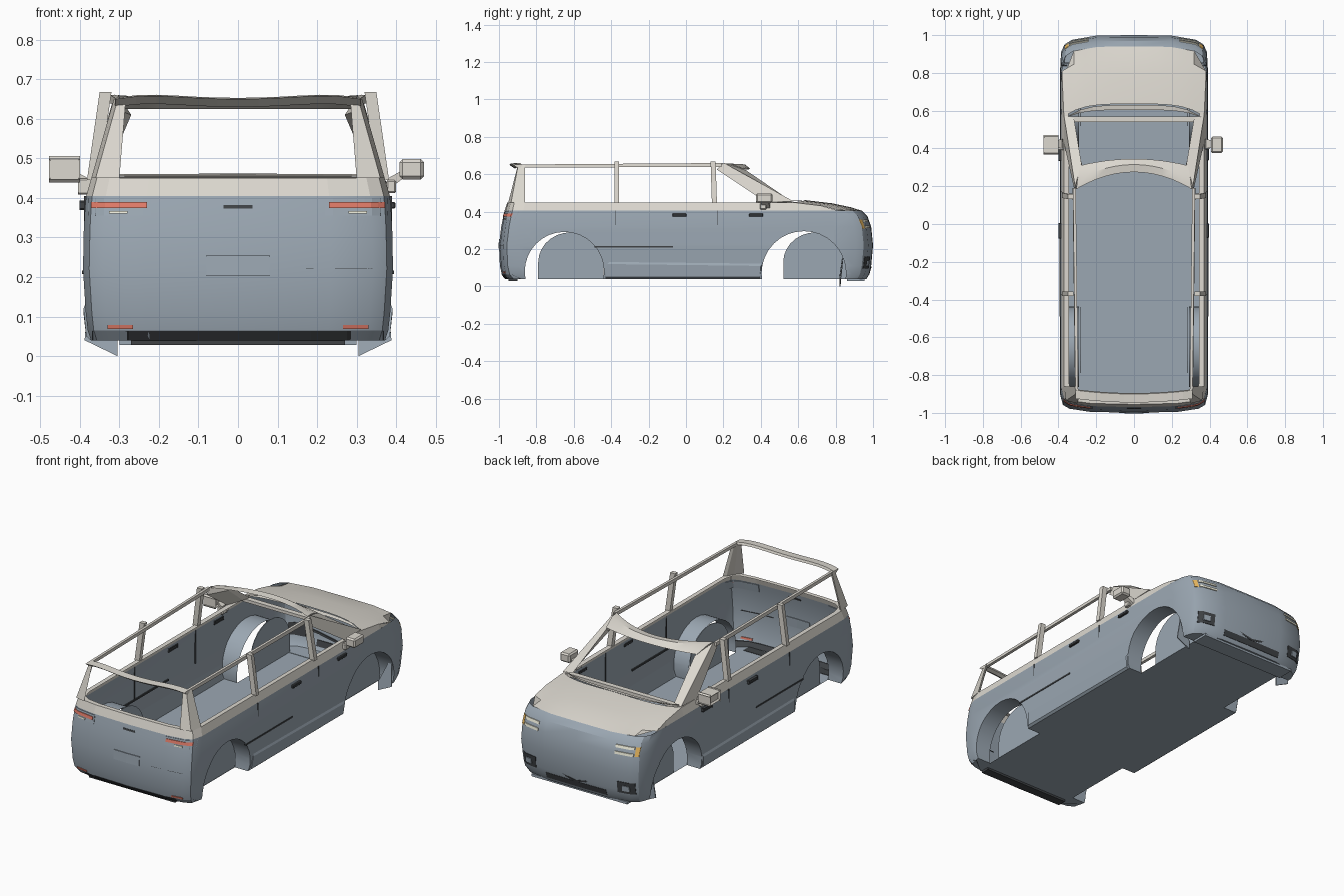
import bpy, bmesh, math
from mathutils import Vector, Matrix

if "Cube" in bpy.data.objects:
    bpy.data.objects.remove(bpy.data.objects["Cube"])

def mat(name, c):
    m = bpy.data.materials.new(name); m.diffuse_color = (*c, 1); return m
BLUE = mat("blue_grey", (.33, .39, .45)); CREAM = mat("cream", (.72, .69, .63))
DARK = mat("dark", (.05, .055, .06)); RED = mat("red_lens", (.75, .2, .14))
PALE = mat("pale_lens", (.85, .84, .7)); AMBER = mat("amber_lens", (.85, .5, .12))

def finish(name, bm, m, smooth=None, normals=True):
    if normals: bmesh.ops.recalc_face_normals(bm, faces=bm.faces)
    me = bpy.data.meshes.new(name); bm.to_mesh(me); bm.free()
    ob = bpy.data.objects.new(name, me); bpy.context.collection.objects.link(ob)
    me.materials.append(m)
    if smooth:
        bpy.ops.object.select_all(action='DESELECT')
        ob.select_set(True); bpy.context.view_layer.objects.active = ob
        bpy.ops.object.shade_smooth_by_angle(angle=math.radians(smooth))
    return ob

def loft(name, rows, m, wrap=False, closed=False, caps=False, smooth=None):
    """Skin rows of points; wrap joins row ends, closed joins last row to first."""
    bm = bmesh.new()
    v = [[bm.verts.new(p) for p in r] for r in rows]
    n = len(v[0])
    for i in range(len(v) if closed else len(v) - 1):
        a, b = v[i], v[(i + 1) % len(v)]
        for j in range(n if wrap else n - 1):
            k = (j + 1) % n
            bm.faces.new((a[j], a[k], b[k], b[j]))
    if caps:
        for c in ((v[0], v[-1]) if wrap else ([r[0] for r in v], [r[-1] for r in v])):
            bm.faces.new(c)
    return finish(name, bm, m, smooth)

def box(name, lo, hi, m, mirror=False, bevel=0):
    for s in ((1, -1) if mirror else (1,)):
        bm = bmesh.new(); bmesh.ops.create_cube(bm, size=1)
        lo_, hi_ = Vector(lo), Vector(hi)
        for v in bm.verts:
            p = (lo_ + hi_) / 2 + Vector(a * b for a, b in zip(v.co, hi_ - lo_))
            v.co = (p.x * s, p.y, p.z)
        if bevel:
            bmesh.ops.bevel(bm, geom=bm.edges[:], offset=bevel, segments=1, affect='EDGES')
        finish(name, bm, m)

def prism(name, a, b, m):
    """Solid between two matching polygons, mirrored to both sides."""
    for s in (1, -1):
        loft(name, [[(x * s, y, z) for x, y, z in r] for r in (a, b)], m, wrap=True, caps=True)

def bar(name, p, q, w, d, m):
    """Pillar with a w(x) by d(y) section."""
    sec = lambda c: [(c[0] + i * w / 2, c[1] + j * d / 2, c[2]) for i, j in ((-1, -1), (1, -1), (1, 1), (-1, 1))]
    prism(name, sec(p), sec(q), m)

# Body levels: z, half width, rear y, front y
LEVELS = [(.04, .372, -.965, .965), (.065, .38, -.985, .98), (.11, .385, -.995, .99),
          (.22, .392, -1, 1), (.32, .39, -.988, .99), (.375, .387, -.977, .97), (.405, .384, -.97, .94)]

def half(w, r, f):
    return [(0, r), (.6 * w, r + .006), (.87 * w, r + .022), (.96 * w, r + .042), (w, r + .1),
            (w, f - .2), (.985 * w, f - .09), (.94 * w, f - .05), (.84 * w, f - .025), (.5 * w, f - .002), (0, f)]

def ring(z, w, r, f):
    h = half(w, r, f)
    return [(x, y, z) for x, y in h] + [(-x, y, z) for x, y in h[-2:0:-1]]

def surf_y(x, z, front):
    z = min(max(z, .04), .405); x = abs(x)
    for a, b in zip(LEVELS, LEVELS[1:]):
        if z <= b[0]:
            t = (z - a[0]) / (b[0] - a[0]); break
    h = half(*[a[i] + t * (b[i] - a[i]) for i in (1, 2, 3)])
    h = h[:4:-1] if front else h[:5]
    for p, q in zip(h, h[1:]):
        if x <= q[0]:
            return p[1] + (q[1] - p[1]) * (x - p[0]) / (q[0] - p[0])
    return h[-1][1]

def patch(name, x0, x1, z0, z1, m, front=False, off=.004, mirror=True, drop=0):
    """Thin plate hugging the nose or tail surface."""
    d = 1 if front else -1
    for s in ((1, -1) if mirror else (1,)):
        xs = [s * (x0 + (x1 - x0) * i / 8) for i in range(9)]
        row = lambda z, o: [(x, surf_y(x, z, front) + d * o, z + drop * abs(x)) for x in xs]
        loft(name, [row(z0, -.004), row(z0, off), row(z1, off), row(z1, -.004)], m, closed=True, caps=True)

# Lower body shell with wheel arches cut out, open at the top
body = loft("body_shell", [ring(*l) for l in LEVELS], BLUE, wrap=True, caps=True)
cutters = []
for cy, cz, r in ((-.65, .08, .212), (.63, .07, .226)):
    for s in (1, -1):
        bm = bmesh.new()
        bmesh.ops.create_cone(bm, cap_ends=True, segments=32, radius1=r, radius2=r, depth=.2,
                              matrix=Matrix.Translation((s * .39, cy, cz)) @ Matrix.Rotation(math.pi / 2, 4, 'Y'))
        c = finish("arch_cutter", bm, BLUE); c.hide_render = True; cutters.append(c)
        mod = body.modifiers.new("arch", 'BOOLEAN'); mod.object = c; mod.solver = 'EXACT'
me = bpy.data.meshes.new_from_object(body.evaluated_get(bpy.context.evaluated_depsgraph_get()))
bpy.data.objects.remove(body)
for c in cutters: bpy.data.objects.remove(c)
bm = bmesh.new(); bm.from_mesh(me)
bm.normal_update()
dead = [f for f in bm.faces if (f.normal.z > .9 and f.calc_center_median().z > .39)
        or (abs(f.normal.x) > .9 and abs(f.calc_center_median().x) < .32)]
bmesh.ops.delete(bm, geom=dead, context='FACES')
finish("body_shell", bm, BLUE, smooth=25, normals=False)

# Wheel well plates
for cy in (-.615, .695):
    arc = [(cy + .175 * math.cos(a), .13 + .16 * math.sin(a)) for a in [math.pi * i / 14 for i in range(15)]]
    pts = [(cy + .175, .04)] + arc + [(cy - .175, .04)]
    prism("wheel_well", [(.283, y, z) for y, z in pts], [(.287, y, z) for y, z in pts], BLUE)
# Splash guards behind the nose
prism("splash_guard", [(.305, .82, 0), (.388, .82, .04), (.375, .84, .2), (.305, .82, .05)],
      [(.305, .826, 0), (.388, .826, .04), (.375, .846, .2), (.305, .826, .05)], BLUE)

# Cream belt line with inner ledge
low = half(.384, -.97, .94)[:5]
top = [(0, -.955), (.225, -.95), (.325, -.937), (.357, -.918), (.371, -.86)]
inn = [(0, -.93), (.215, -.925), (.3, -.912), (.33, -.893), (.345, -.84)]
lo = [(x, y, .405) for x, y in low] + [(.384, .57, .405), (.384, .72, .405), (.382, .80, .405)]
tp = [(x, y, .45) for x, y in top] + [(.371, .57, .45), (.378, .72, .432), (.382, .805, .408)]
it = [(x, y, .45) for x, y in inn] + [(.345, .57, .447), (.37, .72, .43), (.38, .805, .406)]
for s in (1, -1):
    loft("belt_line", [[(x * s, y, z) for x, y, z in r] for r in (lo, tp, it)], CREAM)

# Hood: rows of centre y, edge y, half width, centre z, edge z
hood = []
for yc, ye, w, zc, ze in ((.635, .57, .371, .462, .45), (.78, .72, .378, .445, .432), (.88, .81, .381, .424, .409)):
    hood.append([(w * t, yc - (yc - ye) * t ** 4, zc - (zc - ze) * t * t) for t in [i / 6 - 1 for i in range(13)]])
hood.append([(.383 * t, surf_y(.3835 * t, .405, True), .405) for t in [i / 6 - 1 for i in range(13)]])
loft("hood", hood, CREAM, smooth=30)
box("dash_bar", (-.36, .54, .435), (.36, .57, .452), CREAM)
loft("cowl", [[(.36 * t, .565 + .065 * (1 - t ** 4) * k, .45 + .01 * k) for t in [i / 5 - 1 for i in range(11)]]
              for k in (.6, 1)], CREAM)

# Windscreen frame: header and wide front pillars
T = [i / 6 - 1 for i in range(13)]
loft("windscreen_header", [
    [(.305 * t, .275 - .09 * t * t, .648 + .012 * t * t) for t in T],
    [(.3 * t, .315 - .08 * t * t, .653 + .004 * t * t) for t in T],
    [(.285 * t, .345 - .035 * t * t, .628) for t in T],
    [(.285 * t, .325 - .05 * t * t, .625) for t in T]], CREAM, closed=True, caps=True, smooth=30)
prism("front_pillar", [(.312, .165, .625), (.312, .2, .662), (.278, .32, .622), (.27, .3, .61)],
      [(.371, .43, .45), (.371, .575, .455), (.318, .56, .458), (.34, .53, .447)], CREAM)

# Side pillars, roof rails and rear window frame
bar("door_pillar", (.367, .152, .445), (.335, .145, .668), .03, .027, CREAM)
bar("rear_side_pillar", (.367, -.37, .445), (.335, -.37, .668), .03, .024, CREAM)
prism("roof_rail", [(.295, -.9, .635), (.312, -.9, .635), (.31, -.9, .652), (.295, -.9, .652)],
      [(.308, .19, .64), (.325, .19, .64), (.323, .19, .66), (.308, .19, .66)], CREAM)
prism("tail_pillar", [(.3, -.95, .45), (.36, -.935, .45), (.371, -.86, .45), (.355, -.87, .45), (.335, -.91, .45)],
      [(.284, -.9, .645), (.304, -.897, .65), (.314, -.86, .65), (.3, -.865, .65), (.29, -.88, .645)], CREAM)
loft("rear_header", [[(.31 * t, y + .02 * t * t, z + .008 * math.sin(math.pi * t * t)) for t in T]
                     for y, z in ((-.915, .63), (-.945, .65), (-.9, .653), (-.895, .64))], CREAM, closed=True, caps=True)

# Mirrors
box("mirror", (.408, .375, .447), (.47, .462, .498), CREAM, True, .008)
prism("mirror_arm", [(.372, .40, .415), (.372, .45, .415), (.38, .45, .45), (.38, .40, .45)],
      [(.425, .405, .455), (.425, .44, .455), (.425, .44, .475), (.425, .405, .475)], CREAM)
box("mirror_foot", (.375, .395, .412), (.4, .43, .445), CREAM, True, .004)

# Side trim, handles, seams and sills
for y in (-.035, .375):
    box("door_handle", (.382, y - .038, .373), (.398, y + .038, .39), DARK, True, .003)
box("slide_rail", (.385, -.49, .208), (.394, -.07, .217), DARK, True)
for y in (-.375, .17):
    box("door_seam", (.383, y - .0015, .215), (.3895, y + .0015, .405), DARK, True)
prism("sill", [(.372, -.43, .04), (.384, -.43, .05), (.391, -.42, .12), (.386, -.41, .132)],
      [(.372, .395, .04), (.384, .395, .05), (.391, .4, .11), (.386, .41, .122)], BLUE)

# Tail lamps, plate recess and rear bumper trim
patch("tail_lamp_housing", .22, .379, .355, .4, BLUE, off=.003)
patch("tail_lamp", .23, .372, .374, .39, RED, off=.007)
patch("reverse_lamp", .28, .326, .36, .367, PALE, off=.007)
patch("rear_reflector", .265, .33, .069, .079, RED)
patch("plate_recess", -.08, .08, .203, .255, BLUE, mirror=False)
patch("tailgate_handle", -.037, .037, .373, .382, DARK, mirror=False, off=.002)
patch("tailgate_crease", .15, .34, .22, .222, DARK, off=.0)
patch("rear_bumper_trim", -.368, .368, .04, .063, DARK, mirror=False, off=.003)
box("rear_lip", (-.27, -.95, .028), (.27, -.9, .042), DARK)

# Headlamps, grille and front bumper
for z in (.312, .345):
    patch("headlamp", .24, .342, z, z + .014, PALE, True, .005)
patch("indicator", .347, .366, .31, .358, AMBER, True, .004)
patch("grille_vee", 0, .24, .09, .1, DARK, True, .003, drop=.2)
patch("lower_grille", -.19, .19, .06, .092, DARK, True, .002, mirror=False)
patch("fog_surround", .255, .35, .095, .16, DARK, True, .003)
patch("fog_lamp", .285, .325, .11, .14, BLUE, True, .007)
box("front_lip", (-.3, .86, .028), (.3, .955, .042), BLUE)

for m in bpy.data.materials:
    if m.users and not m.is_grease_pencil:
        m.use_nodes = True
        m.node_tree.nodes["Principled BSDF"].inputs["Base Color"].default_value = m.diffuse_color
